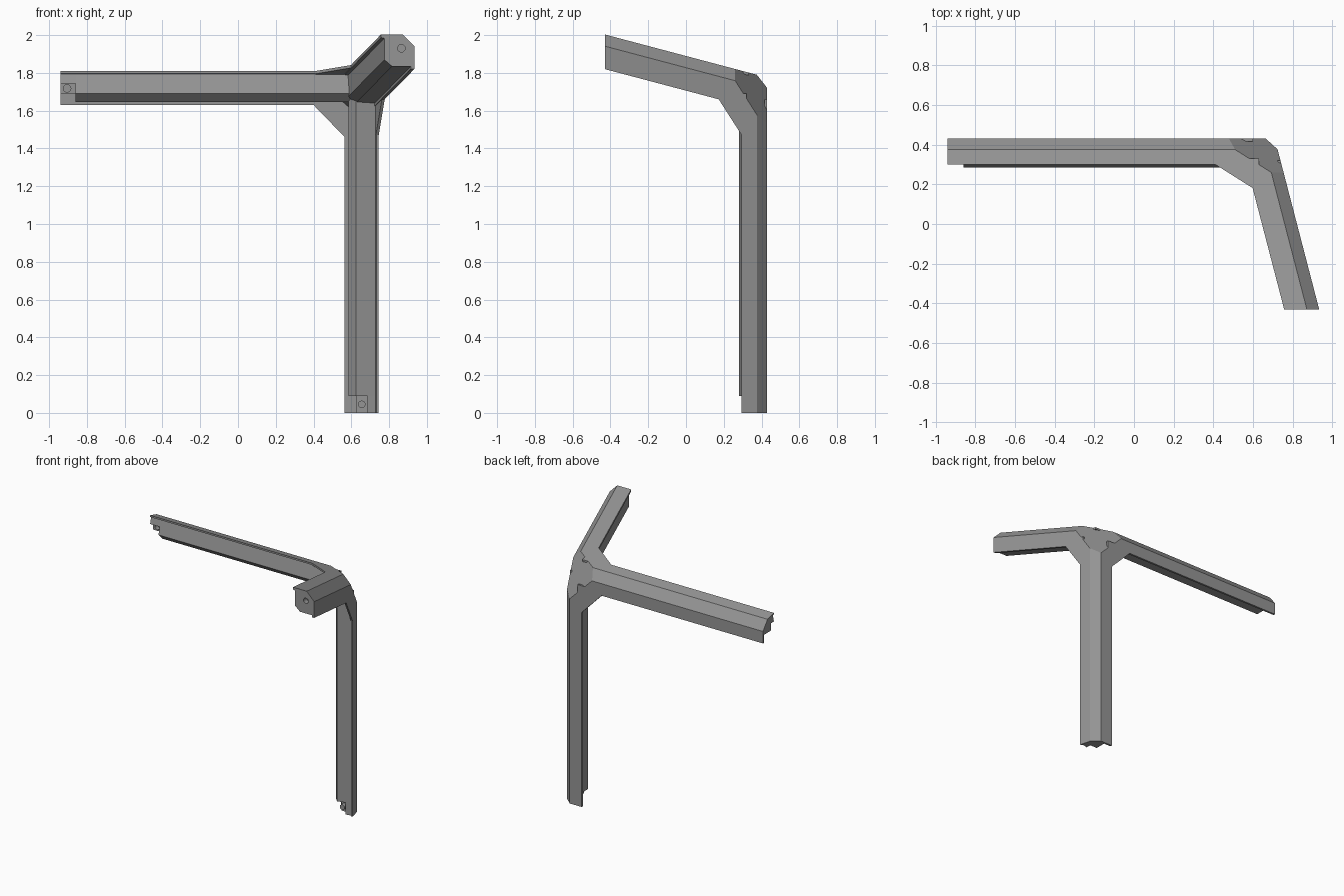
import bpy, bmesh
from mathutils import Vector as V

if "Cube" in bpy.data.objects:
    bpy.data.objects.remove(bpy.data.objects["Cube"])

grey = bpy.data.materials.new("mid_grey")
grey.diffuse_color = (0.30, 0.30, 0.30, 1)
grey.use_nodes = True
grey.node_tree.nodes["Principled BSDF"].inputs["Base Color"].default_value = grey.diffuse_color

X, Z = V((1, 0, 0)), V((0, 0, 1))
S = V((0.26, -1, 0.265))            # direction of the tilted side rail
TOP_N, RIGHT_N, BACK_N = V((0, 0.265, 1)), V((1, 0.26, 0)), V((0, 1, 0))


def plane(a, b, c):
    """Plane through three points, facing away from the inner side of the corner."""
    a, b, c = V(a), V(b), V(c)
    n = (b - a).cross(c - a).normalized()
    return a, n if n.dot(V((0.9, 0.6, 2.0)) - V((0.5, 0.2, 1.5))) > 0 else -n


# Outer skin: three faces, three chamfers and the corner facet
p1, p2 = V((0.875, -0.43, 2.0)), V((0.935, -0.43, 1.94))
SKIN = [
    (V((0, 0.43, 0)), BACK_N),
    (V((0, 0.30, 1.81)), TOP_N),
    (V((0.745, 0.295, 0)), RIGHT_N),
    plane((0, 0.43, 1.72), (0, 0.375, 1.79), (1, 0.43, 1.72)),
    plane((0.665, 0.43, 0), (0.72, 0.38, 0), (0.665, 0.43, 1)),
    plane(p1, p2, p1 + S),
    plane((0.49, 0.405, 1.755), (0.692, 0.405, 1.555), (0.726, 0.26, 1.787)),
]


def prism(name, parts, planes=SKIN):
    """Extrude each (points, offset) outline and trim it with the given planes."""
    out = bmesh.new()
    for pts, off in parts:
        bm = bmesh.new()
        f = bm.faces.new([bm.verts.new(p) for p in pts])
        r = bmesh.ops.extrude_face_region(bm, geom=[f], use_keep_orig=True)
        bmesh.ops.translate(bm, vec=off, verts=[g for g in r["geom"] if isinstance(g, bmesh.types.BMVert)])
        for co, no in planes:
            r = bmesh.ops.bisect_plane(bm, geom=bm.verts[:] + bm.edges[:] + bm.faces[:], dist=1e-6,
                                       plane_co=co, plane_no=no, clear_outer=True)
            cut = [g for g in r["geom_cut"] if isinstance(g, bmesh.types.BMEdge) and g.is_boundary]
            if cut:
                bmesh.ops.holes_fill(bm, edges=cut, sides=0)
        bmesh.ops.recalc_face_normals(bm, faces=bm.faces[:])
        tmp = bpy.data.meshes.new("tmp")
        bm.to_mesh(tmp)
        bm.free()
        out.from_mesh(tmp)
        bpy.data.meshes.remove(tmp)
    me = bpy.data.meshes.new(name)
    out.to_mesh(me)
    out.free()
    me.materials.append(grey)
    ob = bpy.data.objects.new(name, me)
    bpy.context.collection.objects.link(ob)
    return ob


def drill(ob, loc, axis, depth):
    """Round screw hole sunk into the part."""
    bpy.ops.mesh.primitive_cylinder_add(vertices=20, radius=0.02, depth=depth, location=loc,
                                        rotation=axis.to_track_quat('Z', 'Y').to_euler())
    cutter = bpy.context.object
    cutter.data.materials.append(grey)
    cutter.hide_render = True
    m = ob.modifiers.new("screw_hole", 'BOOLEAN')
    m.operation, m.solver, m.object = 'DIFFERENCE', 'EXACT', cutter
    bpy.context.view_layer.objects.active = ob
    bpy.ops.object.modifier_apply(modifier=m.name)
    bpy.data.objects.remove(cutter)


# Rear rail: y-z outline with tongue, and a notched end
def yz(x, pts): return [V((x, a, b)) for a, b in pts]
outer = [(0.415, 1.63), (0.55, 1.63), (0.55, 1.95), (0.30, 1.95), (0.30, 1.797), (0.312, 1.794)]
full = outer + [(0.285, 1.69), (0.33, 1.645), (0.415, 1.645)]
notched = outer + [(0.30, 1.745), (0.335, 1.745), (0.335, 1.69), (0.415, 1.69)]
rear = prism("rear_rail", [(yz(-0.86, full), X * 1.8), (yz(-0.94, notched), X * 0.08)])
drill(rear, (-0.905, 0.335, 1.718), BACK_N, 0.07)


# Post: x-y outline with tongue, and a notched foot
def xy(z, pts): return [V((a, b, z)) for a, b in pts]
outer = [(0.565, 0.415), (0.565, 0.55), (0.90, 0.55), (0.90, 0.295), (0.732, 0.295), (0.729, 0.307)]
full = outer + [(0.625, 0.281), (0.585, 0.325), (0.585, 0.415)]
notched = outer + [(0.685, 0.297), (0.685, 0.335), (0.625, 0.335), (0.625, 0.415)]
post = prism("post", [(xy(0.09, full), Z * 2), (xy(0, notched), Z * 0.09)])
drill(post, (0.655, 0.335, 0.045), BACK_N, 0.07)

# Side rail: x-z outline swept along the tilted direction
side_pts = [(0.757, 2.2), (0.757, 1.987), (0.775, 1.983), (0.775, 1.87), (0.815, 1.835),
            (0.915, 1.835), (0.915, 1.82), (1.1, 1.82), (1.1, 2.2)]
side = prism("side_rail", [([V((a, -0.43, b)) for a, b in side_pts], S * -1.1)])
drill(side, (0.865, -0.43, 1.93), BACK_N, 0.08)


# Thin corner gussets lying inside each outer face
def top_z(y): return 1.81 - 0.265 * (y - 0.30)
def right_x(y): return 0.745 - 0.26 * (y - 0.295)
T = 0.015
prism("rear_gusset", [([V((x, 0.43, z)) for x, z in
      [(0.40, 1.63), (0.565, 1.46), (0.60, 1.46), (0.60, 1.66), (0.40, 1.66)]], V((0, -T, 0)))], [])
prism("top_gusset", [([V((x, y, top_z(y))) for x, y in
      [(0.41, 0.30), (0.60, 0.18), (0.63, 0.18), (0.63, 0.33), (0.41, 0.33)]], V((0, 0, -T)))], [])
prism("side_gusset", [([V((right_x(y), y, z)) for y, z in
      [(0.295, 1.47), (0.17, 1.665), (0.17, 1.69), (0.32, 1.69), (0.32, 1.47)]], V((-T, 0, 0)))], [])
